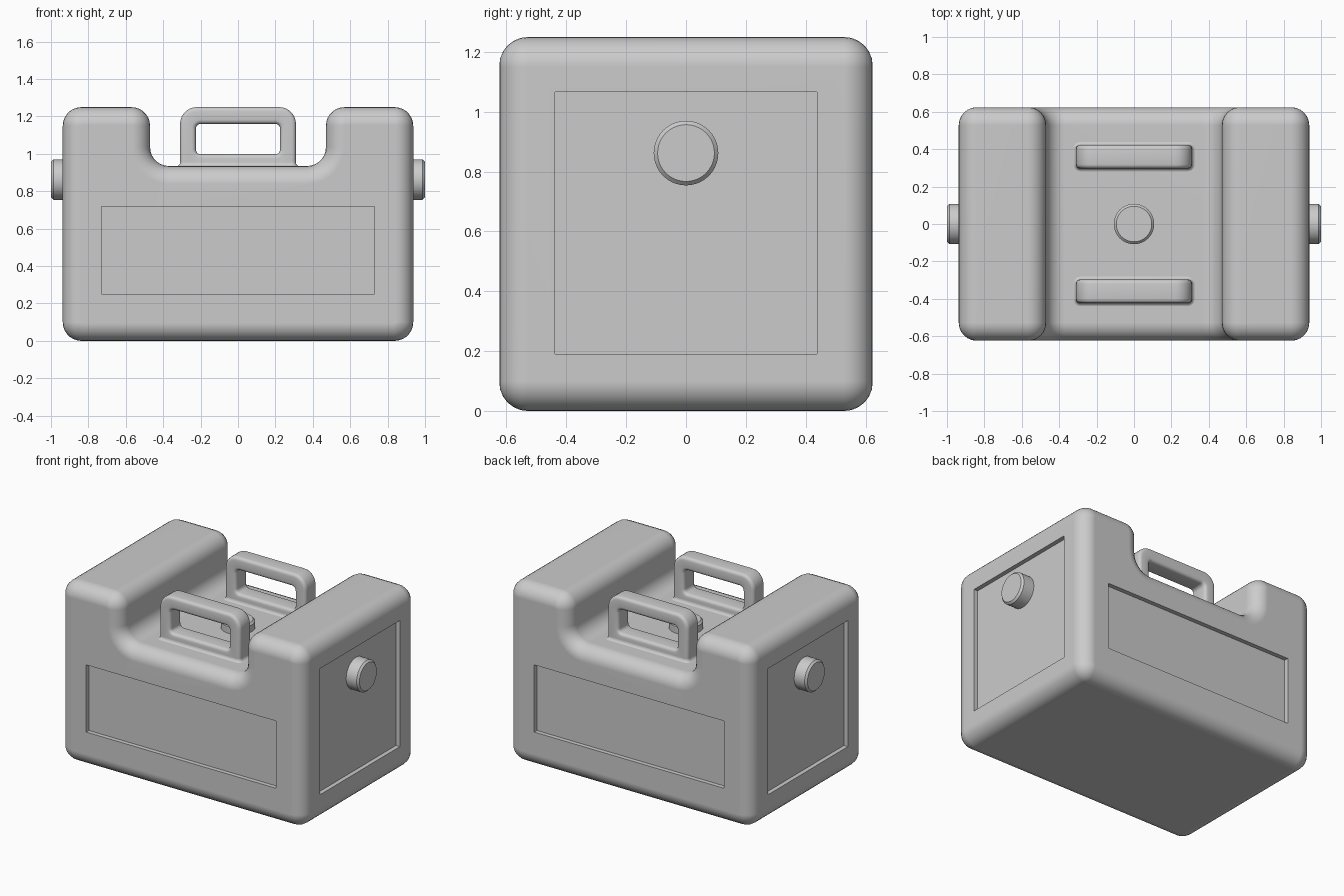
import bpy, bmesh, math
from mathutils import Vector

if "Cube" in bpy.data.objects:
    bpy.data.objects.remove(bpy.data.objects["Cube"])

FLOOR, TOP = 0.935, 1.25


def ring(corners, inset=0.0, n=7):
    """Right-angled outline (u, v, radius), corners rounded, offset inward."""
    pts = []
    for i, (u, v, r) in enumerate(corners):
        p = Vector((u, v))
        d1 = (p - Vector(corners[i - 1][:2])).normalized()
        d2 = (Vector(corners[(i + 1) % len(corners)][:2]) - p).normalized()
        side = 1 if d1.cross(d2) > 0 else -1
        centre, rad = p + r * (d2 - d1), r - side * inset
        for k in range(n + 1):
            t = math.pi / 2 * k / n
            pts.append(centre + rad * (d1 * math.sin(t) - d2 * math.cos(t)))
    return pts


def rect(x0, x1, y0, y1, r_low, r_high):
    return [(x0, y0, r_low), (x1, y0, r_low), (x1, y1, r_high), (x0, y1, r_high)]


def rounded_steps(half, r, n=6):
    """(position, inset) pairs across a thickness with rounded rims."""
    a = [math.pi / 2 * k / n for k in range(n + 1)]
    low = [(-half + r * (1 - math.sin(t)), r * (1 - math.cos(t))) for t in a][::-1]
    return low + [(-p, i) for p, i in low[::-1]]


def loft(name, rings, closed=False):
    bm = bmesh.new()
    loops = [[bm.verts.new(p) for p in r] for r in rings]
    pairs = list(zip(loops, loops[1:]))
    if closed:
        pairs.append((loops[-1], loops[0]))
    else:
        bm.faces.new(loops[0])
        bm.faces.new(loops[-1])
    for a, b in pairs:
        for i in range(len(a)):
            j = (i + 1) % len(a)
            bm.faces.new((a[i], a[j], b[j], b[i]))
    bmesh.ops.recalc_face_normals(bm, faces=bm.faces)
    me = bpy.data.meshes.new(name)
    bm.to_mesh(me)
    bm.free()
    ob = bpy.data.objects.new(name, me)
    bpy.context.collection.objects.link(ob)
    return ob


def activate(ob):
    bpy.ops.object.select_all(action='DESELECT')
    ob.select_set(True)
    bpy.context.view_layer.objects.active = ob


def smooth(ob):
    activate(ob)
    bpy.ops.object.shade_smooth_by_angle(angle=math.radians(35))


# Body: notched outline lofted front to back with rounded rims
R = 0.1
outline = [(x, z, R) for x, z in (
    (-.937, 0), (.937, 0), (.937, TOP), (.47, TOP),
    (.47, FLOOR), (-.47, FLOOR), (-.47, TOP), (-.937, TOP))]
body = loft("body", [[(p.x, y, p.y) for p in ring(outline, i)]
                     for y, i in rounded_steps(0.624, 0.096)])

# Recessed panels on all four sides
DEPTH = 0.03
for s in (-1, 1):
    for loc, size in (((0, s * .624, .484), (1.46, 2 * DEPTH, .467)),
                      ((s * .937, 0, .628), (2 * DEPTH, .876, .876))):
        bpy.ops.mesh.primitive_cube_add(size=1, location=loc)
        cutter = bpy.context.object
        cutter.scale = size
        cutter.hide_render = True
        activate(body)
        m = body.modifiers.new("recess", 'BOOLEAN')
        m.operation, m.solver, m.object = 'DIFFERENCE', 'EXACT', cutter
        bpy.ops.object.modifier_apply(modifier=m.name)
        bpy.data.objects.remove(cutter)
smooth(body)
body.modifiers.new("even_shading", 'WEIGHTED_NORMAL').keep_sharp = True

# Handles with a flared foot
frame = rect(-.31, .31, FLOOR - .04, TOP, .03, .09)
window = rect(-.225, .225, .998, 1.16, .025, .025)
foot = rect(-.31, .31, -.063, .063, .022, .022)
for s, label in ((-1, "front"), (1, "back")):
    y0 = s * .36
    steps = rounded_steps(.063, .022, 4)
    rings = [[(p.x, y0 + y, p.y) for p in ring(frame, i)] for y, i in steps]
    rings += [[(p.x, y0 + y, p.y) for p in ring(window, -i)] for y, i in steps[::-1]]
    smooth(loft(label + "_handle", rings, closed=True))

    flare = .02
    rings = []
    for k in range(5):
        t = math.pi / 2 * k / 4
        out, h = flare * (1 - math.sin(t)), flare * (1 - math.cos(t))
        rings.append([(p.x, y0 + p.y, FLOOR - .001 + h) for p in ring(foot, -out)])
    smooth(loft(label + "_handle_foot", rings))


# Round knobs with a chamfered tip
def knob(name, base, tip, axis):
    axis, base = Vector(axis), Vector(base)
    u = Vector((0, 1, 0))
    v = axis.cross(u)
    rings = []
    for h, r in ((0, .108), (tip - .013, .108), (tip, .095)):
        rings.append([base + axis * h + r * (u * math.cos(a) + v * math.sin(a))
                      for a in (math.tau * k / 40 for k in range(40))])
    smooth(loft(name, rings))


knob("right_knob", (.9, 0, .862), .1, (1, 0, 0))
knob("left_knob", (-.9, 0, .862), .1, (-1, 0, 0))
knob("top_knob", (0, 0, .92), .075, (0, 0, 1))
